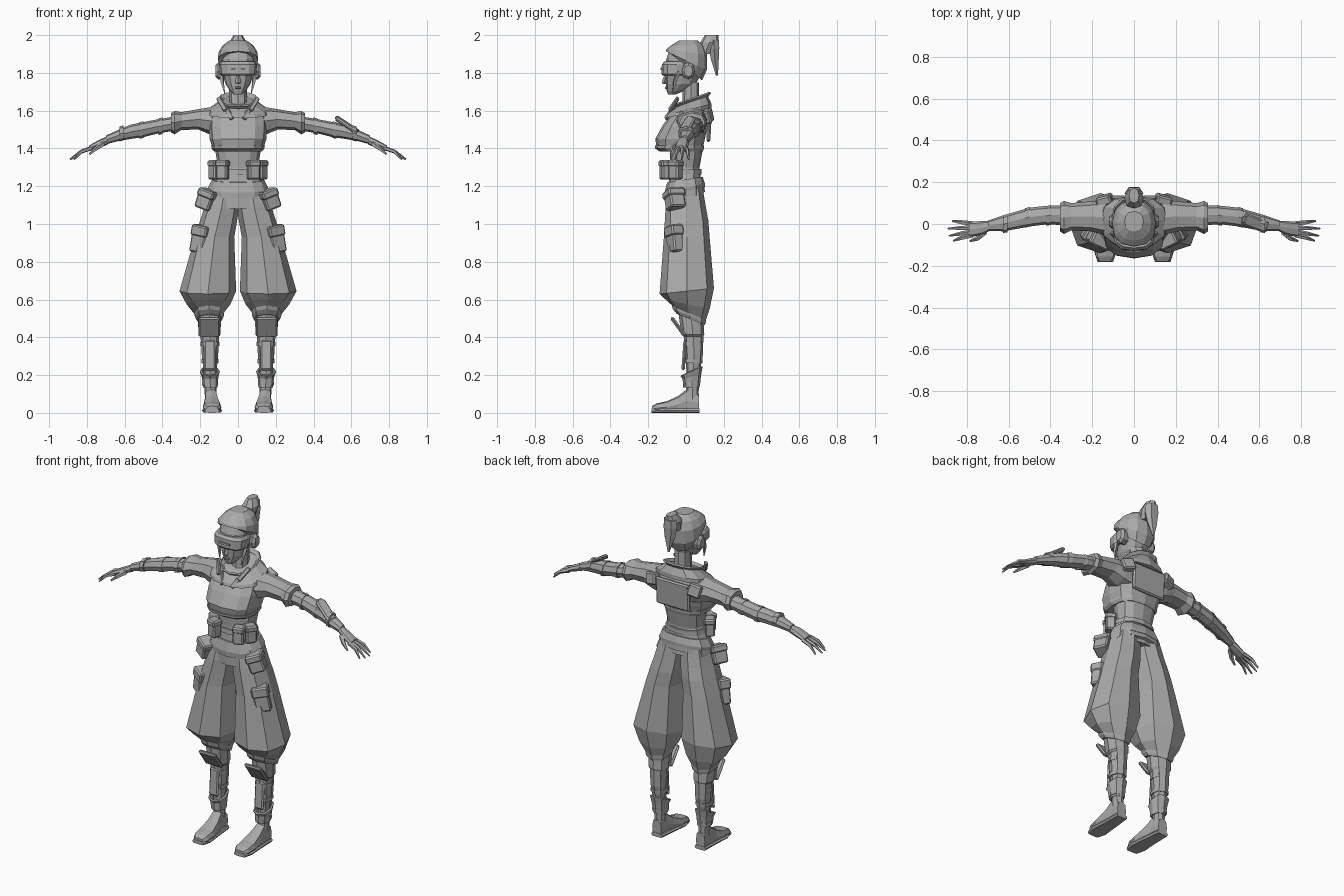
import bpy, bmesh, math
from mathutils import Matrix, Vector, Euler

grey = bpy.data.materials.new("plain_grey")
grey.diffuse_color = (0.4, 0.4, 0.4, 1)


def finish(name, bm, mirror=False):
    bmesh.ops.recalc_face_normals(bm, faces=bm.faces)
    me = bpy.data.meshes.new(name)
    bm.to_mesh(me)
    bm.free()
    me.materials.append(grey)
    ob = bpy.data.objects.new(name, me)
    bpy.context.collection.objects.link(ob)
    if mirror:
        ob.modifiers.new("mirror", 'MIRROR').use_mirror_merge = False
    return ob


def loft(name, stations, axis='z', n=8, e=0.85, mirror=False, cap=True):
    """Station: (position, a0, a1, b0, b1, tilt) - one ring of n points."""
    bm = bmesh.new()
    rings = []
    for s in stations:
        c, a0, a1, b0, b1 = s[:5]
        tilt = s[5] if len(s) > 5 else 0
        ring = []
        for i in range(n):
            t = 2 * math.pi * i / n
            u, v = (math.copysign(abs(w) ** e, w) for w in (math.cos(t), math.sin(t)))
            a = (a0 + a1) / 2 + (a1 - a0) / 2 * u
            b = (b0 + b1) / 2 + (b1 - b0) / 2 * v
            d = c + tilt * v
            ring.append(bm.verts.new({'z': (a, b, d), 'x': (d, a, b), 'y': (a, d, b)}[axis]))
        rings.append(ring)
    for r, q in zip(rings, rings[1:]):
        for i in range(n):
            j = (i + 1) % n
            bm.faces.new((r[i], r[j], q[j], q[i]))
    if cap:
        bm.faces.new(rings[0])
        bm.faces.new(rings[-1])
    ob = finish(name, bm, mirror)
    if not cap:
        m = ob.modifiers.new("thickness", 'SOLIDIFY')
        m.thickness = 0.01
    return ob


def sym(*rows):
    """Rows (z, half_width, y0, y1, tilt) for parts centred on x = 0."""
    return [(r[0], -r[1], r[1], *r[2:]) for r in rows]


def box(name, loc, size, rot=(0, 0, 0), mirror=True, bevel=0.008):
    bm = bmesh.new()
    mat = Matrix.LocRotScale(Vector(loc), Euler([math.radians(a) for a in rot]), None)
    bmesh.ops.create_cube(bm, size=1, matrix=Matrix.Diagonal((*size, 1)))
    if bevel:
        bmesh.ops.bevel(bm, geom=bm.edges[:], offset=bevel, segments=1, affect='EDGES')
    bm.transform(mat)
    return finish(name, bm, mirror)


def strut(name, pts, radii, n=5, mirror=True):
    """Tapered tube along a path."""
    bm = bmesh.new()
    pts = [Vector(p) for p in pts]
    rings = []
    for k, p in enumerate(pts):
        d = pts[min(k + 1, len(pts) - 1)] - pts[max(k - 1, 0)]
        q = d.to_track_quat('Z', 'Y')
        rings.append([bm.verts.new(p + q @ Vector((radii[k] * math.cos(2 * math.pi * i / n),
                                                   radii[k] * math.sin(2 * math.pi * i / n), 0)))
                      for i in range(n)])
    for r, q in zip(rings, rings[1:]):
        for i in range(n):
            bm.faces.new((r[i], r[(i + 1) % n], q[(i + 1) % n], q[i]))
    bm.faces.new(rings[0])
    bm.faces.new(rings[-1])
    return finish(name, bm, mirror)


# Head, face and hair
loft("head", sym((1.685, .022, -.095, -.055), (1.705, .042, -.102, -.01), (1.74, .066, -.106, .05),
                 (1.79, .08, -.11, .08), (1.87, .088, -.105, .09), (1.93, .075, -.085, .08)), n=12)
loft("hair", sym((1.835, .088, -.09, .085, -.075), (1.865, .107, -.108, .11, -.05),
                 (1.91, .103, -.104, .112, -.015), (1.945, .082, -.08, .095), (1.972, .045, -.035, .06)), n=12)
loft("hair_bun", sym((1.90, .035, .07, .13), (1.96, .046, .075, .172), (2.0, .024, .10, .172)))
loft("ponytail", sym((1.975, .04, .12, .178), (1.93, .045, .115, .18), (1.87, .034, .13, .176),
                     (1.785, .006, .158, .17)), n=6)
loft("visor", sym((1.785, .088, -.122, .02), (1.795, .098, -.13, .025), (1.845, .1, -.128, .03),
                  (1.86, .09, -.115, .025)), n=12, e=.75)
box("visor_slot", (0, -.131, 1.82), (.07, .008, .012), mirror=False, bevel=0)
loft("nose", sym((1.742, .013, -.124, -.10), (1.752, .015, -.128, -.10), (1.79, .007, -.115, -.10)), n=4)
box("lips", (0, -.106, 1.722), (.034, .012, .012), mirror=False, bevel=.004)
loft("ear_cup", [(.075, -.02, .045, 1.765, 1.855), (.105, -.022, .047, 1.765, 1.855),
                 (.12, -.01, .035, 1.78, 1.84)], axis='x', mirror=True)
strut("face_strand", [(.088, -.04, 1.81), (.083, -.06, 1.75), (.07, -.07, 1.69)], [.013, .01, .003], 4)
loft("neck", sym((1.56, .06, -.04, .09), (1.64, .046, -.02, .07), (1.75, .047, -.015, .07)))

# Torso
loft("waist", sym((1.14, .15, -.10, .09), (1.22, .135, -.092, .08), (1.30, .106, -.082, .072),
                  (1.40, .122, -.085, .09), (1.46, .135, -.08, .10)), n=12)
loft("chest", sym((1.385, .118, -.105, .085), (1.405, .136, -.155, .09), (1.45, .15, -.163, .10),
                  (1.52, .155, -.125, .115), (1.58, .15, -.08, .12), (1.625, .09, -.045, .10)), n=12, e=.75)
loft("bust_hem", sym((1.385, .128, -.14, .09), (1.40, .14, -.163, .095), (1.415, .142, -.165, .096)), n=12, e=.75)
box("back_panel", (0, .122, 1.515), (.22, .022, .16), (-3, 0, 0), False)
box("shoulder_blade_pad", (.14, .115, 1.57), (.075, .045, .07), (10, 15, -15))
loft("shoulder_cape", sym((1.585, .165, -.115, .135, .025), (1.605, .16, -.11, .135, .03),
                          (1.65, .09, -.06, .115, .03)), n=12)
loft("collar", sym((1.615, .088, -.065, .11, .025), (1.645, .08, -.06, .11, .035),
                   (1.665, .102, -.08, .125, .035)), n=12, cap=False)
for k, z in enumerate((1.59, 1.635)):
    box("collar_lapel", (.05 + .035 * k, -.085 + .02 * k, z), (.025, .016, .09), (-25, 35, 10), bevel=.004)

# Belts and pouches
loft("waist_belt", sym((1.262, .121, -.095, .083), (1.29, .117, -.093, .082)), n=12)
loft("hip_sash", sym((1.165, .158, -.112, .10, .03), (1.19, .16, -.114, .10, .025),
                     (1.235, .138, -.10, .088, .015)), n=12)
loft("lower_sash", sym((1.125, .165, -.105, .10, .045), (1.18, .157, -.105, .097, .02)), n=12)
for nm, x, y, r in (("front_pouch", .082, -.107, 18), ("side_pouch", .12, -.055, 55)):
    box(nm, (x, y, 1.285), (.062, .055, .10), (0, 0, r))
    box(nm + "_flap", (x, y, 1.32), (.068, .063, .035), (0, 0, r))

# Trousers with loose knees and gathered cuffs
loft("trouser_leg", [(1.19, -.01, .15, -.095, .088), (1.09, -.005, .178, -.108, .105),
                     (1.02, .004, .2, -.112, .118), (.93, .02, .228, -.117, .125),
                     (.645, .01, .31, -.14, .148, .015), (.575, .04, .272, -.108, .125, -.025),
                     (.53, .075, .232, -.075, .105, -.04)], mirror=True)
loft("trouser_cuff", [(.55, .07, .235, -.08, .108, -.04), (.515, .075, .23, -.07, .105, -.035),
                      (.495, .082, .222, -.05, .1, -.03)], mirror=True)
for nm, p, s, a in (("hip_bag", (.165, -.06, 1.13), (.085, .085, .105), (0, -20, 25)),
                    ("thigh_bag", (.2, -.06, .92), (.085, .06, .145), (0, -11, 30))):
    box(nm, p, s, a)
    up = Euler([math.radians(v) for v in a]).to_matrix() @ Vector((0, 0, s[2] * .3))
    box(nm + "_flap", Vector(p) + up, (s[0] + .01, s[1] + .012, s[2] * .4), a)

# Lower legs and boots
loft("calf", [(.53, .09, .215, -.04, .09), (.415, .092, .208, -.025, .097), (.405, .1, .198, -.012, .092),
              (.31, .105, .192, -.005, .09), (.2, .115, .18, .004, .07), (.07, .115, .175, .0, .066)], mirror=True)
box("knee_pad", (.152, -.04, .455), (.115, .02, .125), (36, 0, 0))
loft("boot_cuff", [(.135, .108, .184, -.015, .072), (.19, .104, .192, -.018, .08, .01),
                   (.22, .096, .202, -.03, .088, .025)], mirror=True, cap=False)
box("shin_guard", (.15, -.01, .305), (.06, .018, .16), (-4, 0, 0))
for z, w in ((.155, .041), (.275, .045), (.365, .05)):
    loft("leg_strap", [(z - .01, .149 - w, .149 + w, -.012, .086 - (z < .2) * .012),
                       (z + .01, .149 - w, .149 + w, -.012, .088 - (z < .2) * .012)], mirror=True)
loft("boot_foot", [(-.18, .105, .168, .004, .036), (-.155, .09, .184, 0, .05), (-.10, .088, .187, 0, .062),
                   (-.04, .1, .18, 0, .09), (.01, .112, .176, 0, .13), (.07, .115, .175, 0, .10)],
     axis='y', e=.6, mirror=True)
loft("boot_sole", [(-.182, .1, .175, 0, .022), (-.13, .084, .191, 0, .024), (-.04, .095, .184, 0, .024),
                   (.072, .108, .18, 0, .024)], axis='y', e=.45, mirror=True)

# Arms
loft("sleeve", [(.07, -.06, .115, 1.46, 1.615), (.15, -.05, .115, 1.475, 1.618), (.21, -.035, .108, 1.5, 1.608),
                (.30, -.03, .10, 1.498, 1.592), (.335, -.048, .11, 1.475, 1.598), (.355, -.035, .10, 1.485, 1.588)],
     axis='x', mirror=True)
loft("forearm", [(.33, -.005, .09, 1.495, 1.57), (.42, -.002, .087, 1.48, 1.555), (.50, -.012, .078, 1.46, 1.54),
                 (.57, -.025, .058, 1.45, 1.525), (.63, -.035, .04, 1.44, 1.5), (.70, -.032, .016, 1.422, 1.468)],
     axis='x', mirror=True)
for x, y, z in ((.40, .043, 1.52), (.50, .034, 1.50), (.605, .004, 1.482)):
    h = .046 if x < .6 else .042
    loft("arm_band", [(x, y - h - .002, y + h + .002, z - h + .002, z + h - .002),
                      (x + .022, y - h - .005, y + h - .005, z - h - .003, z + h - .007)], axis='x', mirror=True)
box("forearm_device", (.58, .005, 1.522), (.14, .06, .022), (0, 32, -20), False)
box("device_fin", (.545, .015, 1.545), (.07, .035, .018), (0, 40, -20), False, .005)

# Hands
loft("palm", [(.69, -.032, .014, 1.42, 1.465), (.73, -.052, .014, 1.405, 1.448),
              (.79, -.064, .01, 1.385, 1.415)], axis='x', mirror=True)
for y, dy, tip in ((.002, .012, .87), (-.018, -.004, .89), (-.037, -.02, .885), (-.055, -.026, .865)):
    strut("finger", [(.775, y, 1.402), (.83, y + dy * .5, 1.383), (tip, y + dy, 1.342)], [.012, .0105, .004])
strut("thumb", [(.715, -.04, 1.425), (.75, -.07, 1.40), (.785, -.082, 1.37)], [.015, .012, .005])
